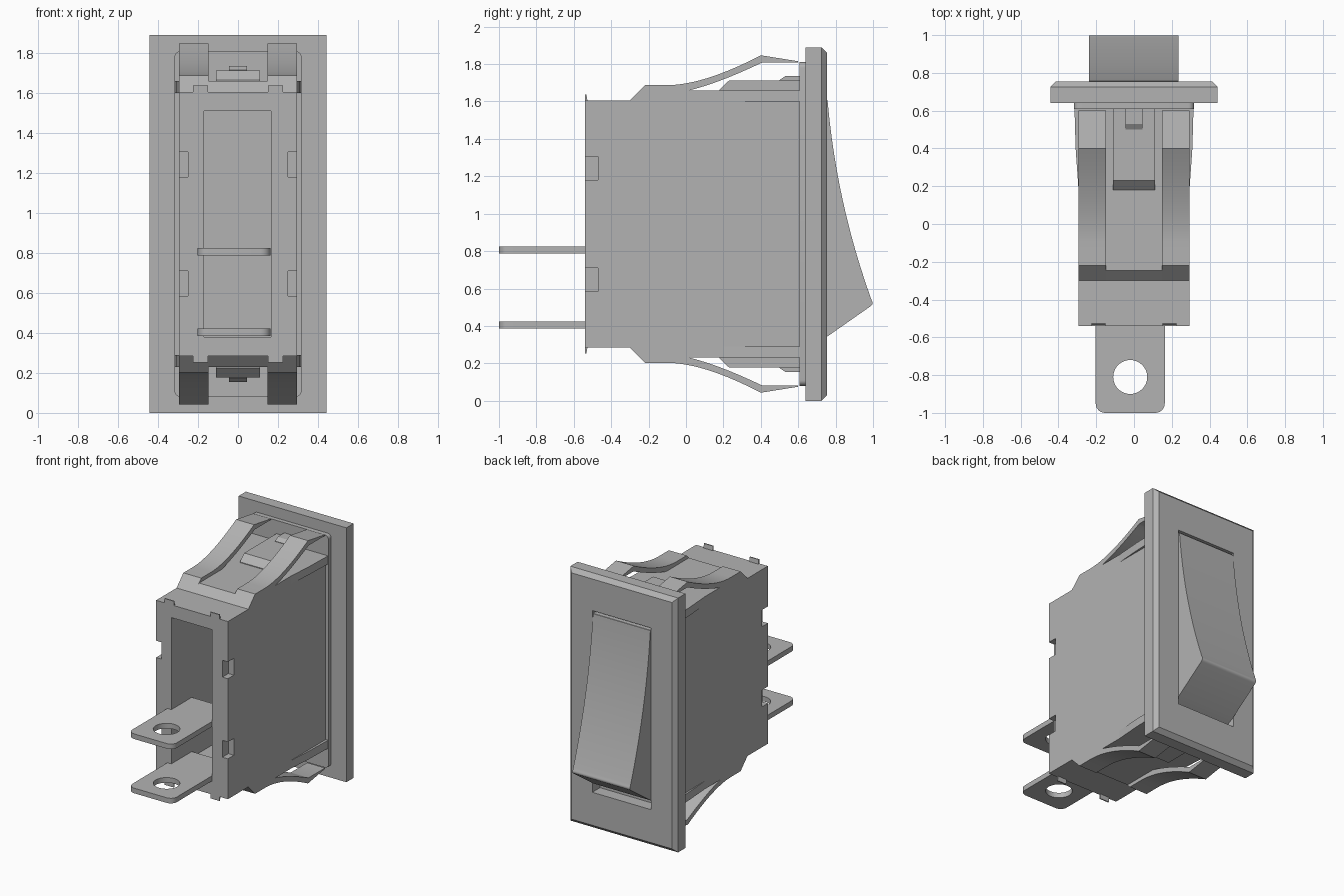
import bpy, bmesh, math
from mathutils import Vector

cube = bpy.data.objects.get("Cube")
if cube:
    bpy.data.objects.remove(cube, do_unlink=True)

HEIGHT = 1.89

grey = bpy.data.materials.new("switch grey")
grey.use_nodes = True
COLOUR = (0.45, 0.45, 0.45, 1)
grey.diffuse_color = COLOUR
grey.node_tree.nodes["Principled BSDF"].inputs["Base Color"].default_value = COLOUR


def prism(name, outline, place, depth):
    """Extrude a 2D outline; place maps an outline point to 3D."""
    bm = bmesh.new()
    face = bm.faces.new([bm.verts.new(place(*p)) for p in outline])
    ext = bmesh.ops.extrude_face_region(bm, geom=[face])
    moved = [v for v in ext["geom"] if isinstance(v, bmesh.types.BMVert)]
    bmesh.ops.translate(bm, verts=moved, vec=Vector(depth))
    bmesh.ops.recalc_face_normals(bm, faces=bm.faces)
    mesh = bpy.data.meshes.new(name)
    bm.to_mesh(mesh)
    bm.free()
    mesh.materials.append(grey)
    obj = bpy.data.objects.new(name, mesh)
    bpy.context.collection.objects.link(obj)
    return obj


def side_profile(name, outline, x0, x1):
    return prism(name, outline, lambda y, z: (x0, y, z), (x1 - x0, 0, 0))


def box(name, x, y, z):
    return side_profile(name, [(y[0], z[0]), (y[1], z[0]), (y[1], z[1]), (y[0], z[1])], *x)


def flip(outline):
    """Mirror a side outline top to bottom."""
    return [(y, HEIGHT - z) for y, z in outline]


def cut(obj, cutter):
    cutter.hide_render = True
    cutter.hide_set(True)
    mod = obj.modifiers.new("cut", "BOOLEAN")
    mod.operation = "DIFFERENCE"
    mod.solver = "EXACT"
    mod.object = cutter
    bpy.context.view_layer.objects.active = obj
    bpy.ops.object.modifier_apply(modifier=mod.name)
    bpy.data.objects.remove(cutter, do_unlink=True)


def bezier(a, b, c, n=16):
    a, b, c = Vector(a), Vector(b), Vector(c)
    return [tuple(a * (1 - t) ** 2 + b * 2 * t * (1 - t) + c * t * t)
            for t in (i / n for i in range(n + 1))]


def smooth(obj, angle=25):
    bpy.ops.object.select_all(action="DESELECT")
    obj.select_set(True)
    bpy.context.view_layer.objects.active = obj
    bpy.ops.object.shade_smooth_by_angle(angle=math.radians(angle))


def rounded(x0, x1, y0, y1, r, corners=4, n=6):
    """Rectangle whose first corners (counted from lower left) are round."""
    pts = []
    spots = [(x0, y0, 1, 1), (x1, y0, -1, 1), (x1, y1, -1, -1), (x0, y1, 1, -1)]
    for k, (x, y, sx, sy) in enumerate(spots):
        if k >= corners:
            pts.append((x, y))
            continue
        for i in range(n + 1):
            a = math.pi + (k + i / n) * math.pi / 2
            pts.append((x + sx * r + r * math.cos(a), y + sy * r + r * math.sin(a)))
    return pts


# Housing with terminal pocket and side notches
upper = [(-0.54, 1.605), (-0.3, 1.605), (-0.245, 1.66), (0.61, 1.66)]
body = side_profile("housing", upper + flip(upper)[::-1], -0.295, 0.295)
cut(body, box("pocket_cutter", (-0.17, 0.165), (-0.7, 0.2), (0.38, 1.51)))
for side in (-1, 1):
    for z in (0.585, 1.18):
        cut(body, box("notch_cutter", sorted((side * 0.25, side * 0.4)), (-0.6, -0.47), (z, z + 0.125)))

# Retaining clips, tongues, nubs, tabs and ribs on top and bottom
clip = [(-0.3, 1.605), (-0.22, 1.687)]
clip += bezier((-0.1, 1.687), (0.1, 1.69), (0.4, 1.847))
clip += [(0.6, 1.815), (0.6, 1.808), (0.41, 1.808)]
clip += bezier((0.4, 1.805), (0.18, 1.7), (0.02, 1.66), 12)
clip += [(0.02, 1.65), (-0.2, 1.605)]
tongue = [(0.18, 1.65), (0.18, 1.665), (0.23, 1.712), (0.61, 1.712), (0.61, 1.65)]
nub = [(0.5, 1.7), (0.5, 1.715), (0.53, 1.735), (0.61, 1.735), (0.61, 1.7)]
tab = [(-0.54, 1.59), (-0.54, 1.637), (-0.532, 1.637), (-0.525, 1.59)]

for label, mapped in (("top", list), ("bottom", flip)):
    side_profile(label + "_tongue", mapped(tongue), -0.11, 0.11)
    side_profile(label + "_nub", mapped(nub), -0.045, 0.045)
    for name, s in (("left", 1), ("right", -1)):
        smooth(side_profile(f"{label}_{name}_clip", mapped(clip), s * 0.148, s * 0.295))
        side_profile(f"{label}_{name}_tab", mapped(tab), s * 0.15, s * 0.225)
        rib = [(s * 0.28, 0.2), (s * 0.295, 0.2), (s * 0.309, 0.4), (s * 0.315, 0.61), (s * 0.28, 0.61)]
        z = 1.6 if label == "top" else HEIGHT - 1.66
        prism(f"{label}_{name}_rib", rib, lambda x, y, z=z: (x, y, z), (0, 0, 0.06))

# Flange behind the bezel
flange = prism("flange", rounded(-0.318, 0.318, 0.08, 1.81, 0.03),
               lambda x, z: (x, 0.608, z), (0, 0.04, 0))
smooth(flange)

# Bezel plate with chamfered face and rocker opening
bezel = box("bezel", (-0.443, 0.443), (0.64, 0.755), (0, HEIGHT))
bm = bmesh.new()
bm.from_mesh(bezel.data)
rim = [e for e in bm.edges if all(v.co.y > 0.7 for v in e.verts)]
bmesh.ops.bevel(bm, geom=rim, offset=0.03, segments=1, affect="EDGES")
bm.to_mesh(bezel.data)
bm.free()
cut(bezel, box("opening_cutter", (-0.242, 0.242), (0.665, 0.9), (0.275, 1.625)))

# Rocker with concave face and rounded tip
rocker = [(0.65, 1.61), (0.755, 1.607)]
rocker += bezier((0.757, 1.605), (0.805, 1.06), (0.988, 0.55), 20)
rocker += bezier((0.993, 0.537), (1.006, 0.517), (0.985, 0.504), 6)
rocker += [(0.755, 0.343), (0.65, 0.29)]
smooth(side_profile("rocker", rocker, -0.237, 0.235))

# Blade terminals with round holes
for name, z in (("lower", 0.385), ("upper", 0.788)):
    blade = prism(name + "_terminal", rounded(-0.203, 0.163, -1, -0.3, 0.05, 2),
                  lambda x, y: (x, y, z), (0, 0, 0.038))
    hole = [(-0.02 + 0.09 * math.cos(a), -0.81 + 0.09 * math.sin(a))
            for a in (i * math.tau / 32 for i in range(32))]
    cut(blade, prism("hole_cutter", hole, lambda x, y: (x, y, z - 0.1), (0, 0, 0.3)))
    smooth(blade)
